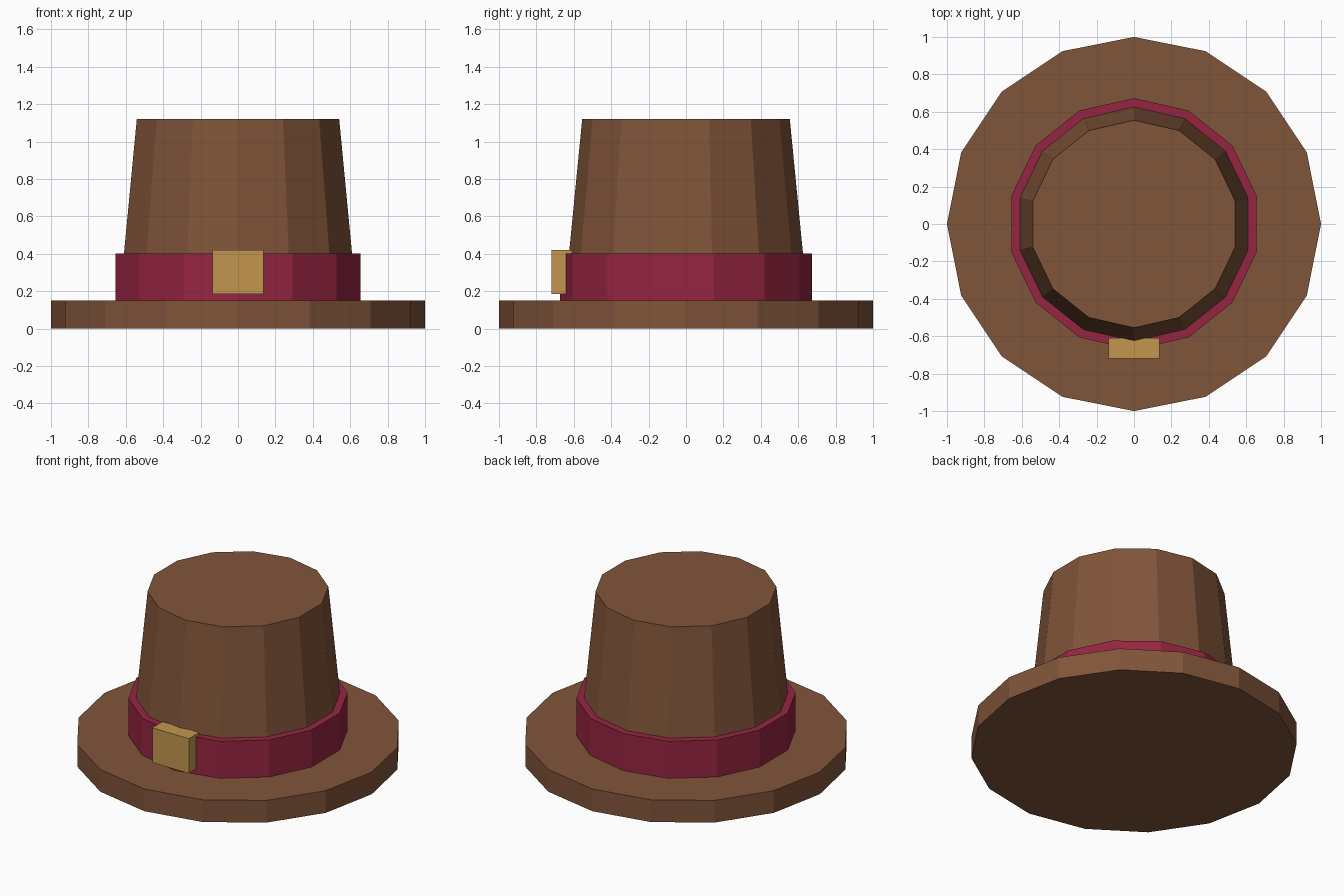
import bpy
import math

if "Cube" in bpy.data.objects:
    bpy.data.objects.remove(bpy.data.objects["Cube"], do_unlink=True)


def make_material(name, rgb):
    mat = bpy.data.materials.new(name)
    mat.use_nodes = True
    colour = (*rgb, 1.0)
    mat.diffuse_color = colour
    mat.node_tree.nodes["Principled BSDF"].inputs["Base Color"].default_value = colour
    return mat


def finish(obj, name, mat):
    obj.name = name
    obj.data.name = name
    obj.data.materials.append(mat)
    return obj


def frustum(name, sides, r_bottom, r_top, z_bottom, z_top, mat):
    # The cone primitive puts its first corner on +y
    bpy.ops.mesh.primitive_cone_add(
        vertices=sides, radius1=r_bottom, radius2=r_top,
        depth=z_top - z_bottom, location=(0, 0, (z_bottom + z_top) / 2))
    return finish(bpy.context.object, name, mat)


def box(name, low, high, mat):
    centre = [(a + b) / 2 for a, b in zip(low, high)]
    bpy.ops.mesh.primitive_cube_add(size=1, location=centre)
    obj = bpy.context.object
    obj.scale = [b - a for a, b in zip(low, high)]
    bpy.ops.object.transform_apply(location=False, rotation=False, scale=True)
    return finish(obj, name, mat)


brown = make_material("brown felt", (0.216, 0.089, 0.041))
red = make_material("dark red ribbon", (0.305, 0.018, 0.052))
gold = make_material("dull gold", (0.545, 0.305, 0.078))

BRIM_TOP = 0.15
BAND_TOP = 0.4

# Wide flat brim
frustum("brim", 16, 1.0, 1.0, 0, BRIM_TOP, brown)
# Tapered crown rising from the brim
frustum("crown", 14, 0.65, 0.555, BRIM_TOP, 1.12, brown)
# Ribbon around the foot of the crown
frustum("hat_band", 14, 0.673, 0.673, BRIM_TOP, BAND_TOP, red)
# Solid buckle on the front of the ribbon
box("buckle", (-0.137, -0.72, 0.185), (0.137, -0.61, 0.42), gold)
